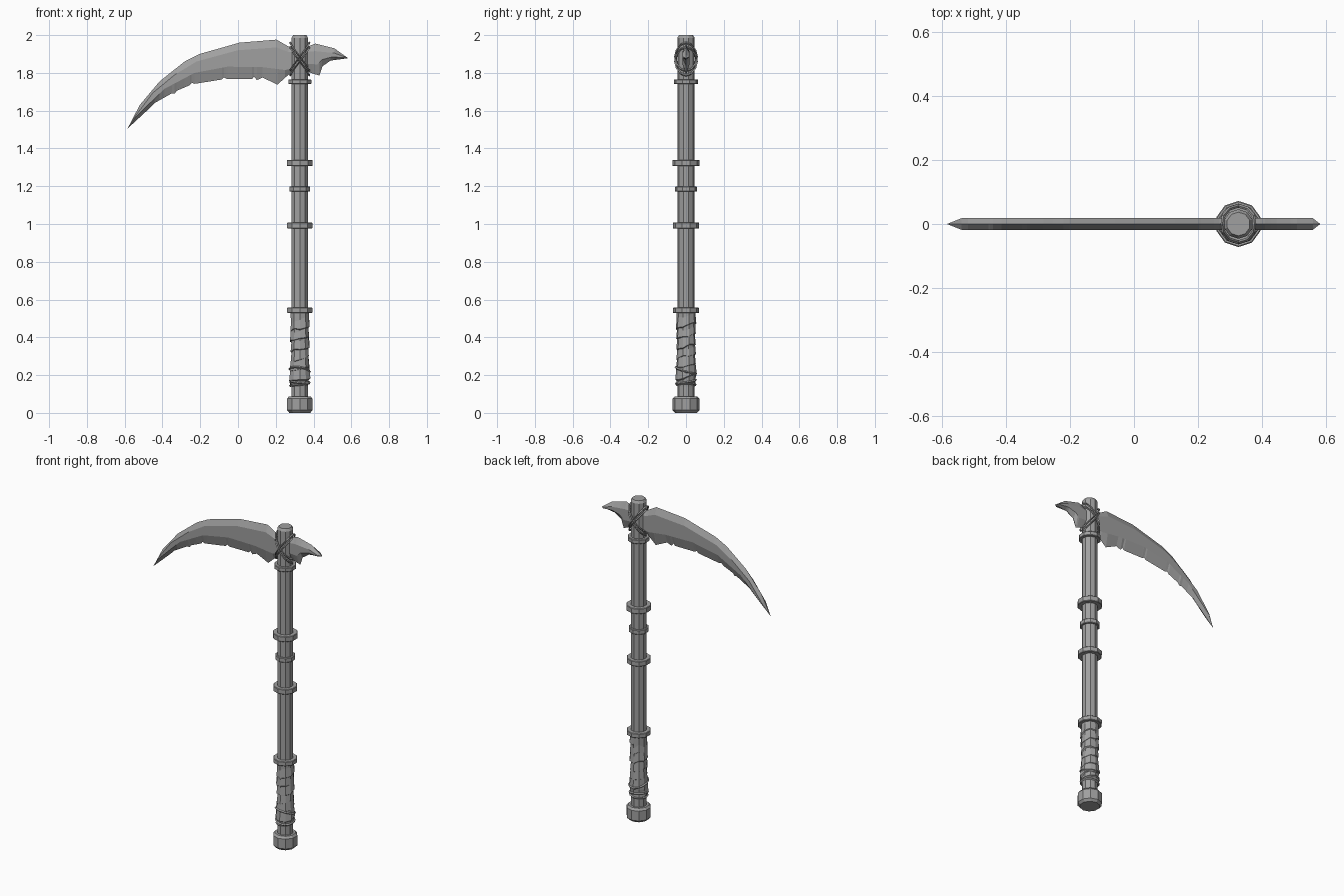
import bpy, bmesh, random
from math import sin, cos, pi, tau

if "Cube" in bpy.data.objects:
    bpy.data.objects.remove(bpy.data.objects["Cube"])

random.seed(4)
CX = 0.327      # shaft axis
SIDES = 10

# Dark worn metal grey for every part
MAT = bpy.data.materials.new("dark_grey")
MAT.diffuse_color = (0.35, 0.35, 0.35, 1)
MAT.use_nodes = True
MAT.node_tree.nodes["Principled BSDF"].inputs["Base Color"].default_value = MAT.diffuse_color


def make(name, verts, faces):
    me = bpy.data.meshes.new(name)
    me.from_pydata(verts, [], faces)
    bm = bmesh.new()
    bm.from_mesh(me)
    bmesh.ops.remove_doubles(bm, verts=bm.verts, dist=0.0004)
    bmesh.ops.recalc_face_normals(bm, faces=bm.faces)
    bm.to_mesh(me)
    bm.free()
    me.materials.append(MAT)
    ob = bpy.data.objects.new(name, me)
    bpy.context.collection.objects.link(ob)
    return ob


def loft(name, sections, closed=False):
    """Skin closed cross-sections; caps the ends unless closed."""
    n, m = len(sections[0]), len(sections)
    verts = [v for s in sections for v in s]
    faces = []
    for i in range(m if closed else m - 1):
        a, b = i * n, (i + 1) % m * n
        faces += [(a + k, a + (k + 1) % n, b + (k + 1) % n, b + k) for k in range(n)]
    if not closed:
        faces += [tuple(range(n)), tuple(range((m - 1) * n, m * n))]
    return make(name, verts, faces)


def lathe(name, profile):
    def ring(r, z):
        return [(CX + r * cos(pi / 2 + tau * k / SIDES), r * sin(pi / 2 + tau * k / SIDES), z)
                for k in range(SIDES)]
    return loft(name, [ring(r, z) for r, z in profile])


def lerp(pts, x):
    pts = sorted(pts)
    for (x0, z0), (x1, z1) in zip(pts, pts[1:]):
        if x <= x1:
            return z0 + (z1 - z0) * (x - x0) / (x1 - x0)
    return pts[-1][1]


def blade(name, spine, upper, lower, edge, thick):
    """Six-sided section: sharp spine, flat cheeks, sharp edge."""
    xs = sorted({p[0] for p in spine + upper + lower + edge + thick})
    secs = []
    for x in xs:
        t, b = lerp(spine, x), lerp(edge, x)
        u, l, h = lerp(upper, x), lerp(lower, x), lerp(thick, x)
        secs.append([(x, 0, t), (x, h, u), (x, h, l), (x, 0, b), (x, -h, l), (x, -h, u)])
    return loft(name, secs)


def cord(name, path, r):
    """Closed four-sided cord around the shaft; path gives (angle, radius, z)."""
    return loft(name, [[(CX + (d + r * cos(q)) * cos(a), (d + r * cos(q)) * sin(a), z + r * sin(q))
                        for q in (0, pi / 2, pi, 3 * pi / 2)] for a, d, z in path], closed=True)


# Shaft with chamfered top
lathe("shaft", [(0.046, 0.05), (0.046, 1.985), (0.037, 2.0)])

# Collars along the shaft
for i, (z, h, r) in enumerate([(0.543, 0.014, 0.07), (0.993, 0.016, 0.07), (1.185, 0.014, 0.058),
                               (1.323, 0.017, 0.072), (1.753, 0.013, 0.064)]):
    lathe(f"collar_{i + 1}", [(r - 0.003, z - h), (r, z - h + 0.003), (r, z + h - 0.003), (r - 0.003, z + h)])

# Pommel
lathe("pommel", [(0.058, 0), (0.071, 0.014), (0.071, 0.075), (0.06, 0.088)])

# Main blade with chipped cutting edge
blade("blade",
      spine=[(-0.585, 1.505), (-0.52, 1.63), (-0.415, 1.755), (-0.283, 1.86), (-0.204, 1.90),
             (0.008, 1.96), (0.204, 1.976), (0.267, 1.94), (0.325, 1.94)],
      upper=[(-0.585, 1.505), (-0.54, 1.576), (-0.45, 1.695), (-0.335, 1.79), (-0.22, 1.86),
             (0.0, 1.92), (0.204, 1.935), (0.267, 1.91), (0.325, 1.91)],
      lower=[(-0.585, 1.505), (-0.54, 1.568), (-0.39, 1.715), (-0.23, 1.80), (-0.055, 1.833),
             (0.13, 1.83), (0.25, 1.815), (0.325, 1.83)],
      edge=[(-0.585, 1.505), (-0.455, 1.625), (-0.442, 1.64), (-0.35, 1.692), (-0.335, 1.69), (-0.325, 1.705),
            (-0.255, 1.735), (-0.245, 1.748), (-0.23, 1.742), (-0.085, 1.765), (-0.075, 1.776),
            (-0.06, 1.768), (0.075, 1.768), (0.085, 1.78), (0.1, 1.762), (0.13, 1.775),
            (0.209, 1.738), (0.267, 1.79), (0.325, 1.80)],
      thick=[(-0.585, 0), (-0.54, 0.018), (0.325, 0.018)])

# Rear beak
blade("rear_spike",
      spine=[(0.325, 1.94), (0.37, 1.94), (0.41, 1.955), (0.51, 1.93), (0.583, 1.878)],
      upper=[(0.325, 1.91), (0.41, 1.915), (0.51, 1.905), (0.583, 1.878)],
      lower=[(0.325, 1.85), (0.42, 1.845), (0.445, 1.87), (0.5, 1.885), (0.583, 1.878)],
      edge=[(0.325, 1.82), (0.394, 1.797), (0.431, 1.786), (0.447, 1.835), (0.49, 1.865), (0.583, 1.878)],
      thick=[(0.325, 0.018), (0.56, 0.018), (0.583, 0)])

# Crossed bindings at the blade socket
for i, (s, dz) in enumerate([(1, 0.012), (-1, 0.012), (1, -0.012), (-1, -0.012)]):
    path = [(a, 0.05 + 0.007 * abs(sin(a)), 1.873 + dz + s * 0.075 * cos(a))
            for a in (tau * k / 12 for k in range(12))]
    cord(f"binding_{i + 1}", path, 0.006)

# Grip padding and overlapping cloth wraps
GRIP = [(0.08, 0.047), (0.14, 0.048), (0.2, 0.055), (0.3, 0.048), (0.4, 0.05), (0.54, 0.053)]
lathe("grip_core", [(r - 0.002, z) for z, r in GRIP])
wrap, turns = [], 6
for k in range(turns * SIDES + 1):
    a = tau * k / SIDES + pi / 2
    z = 0.17 + 0.33 * k / (turns * SIDES) + random.uniform(-0.008, 0.008)
    r = lerp(GRIP, z) + random.uniform(-0.001, 0.003)
    wrap.append([(CX + d * cos(a), d * sin(a), z + h) for d, h in
                 ((r - 0.003, 0.032), (r + 0.002, -0.022), (r - 0.006, -0.028))])
loft("grip_wrap", wrap)

# Tie cords on the grip
for i, (z, tilt) in enumerate([(0.15, 0.006), (0.166, -0.01), (0.225, 0.018)]):
    path = [(a, lerp(GRIP, z) + 0.001, z + tilt * cos(a + i)) for a in (tau * k / 12 for k in range(12))]
    cord(f"grip_tie_{i + 1}", path, 0.006)
